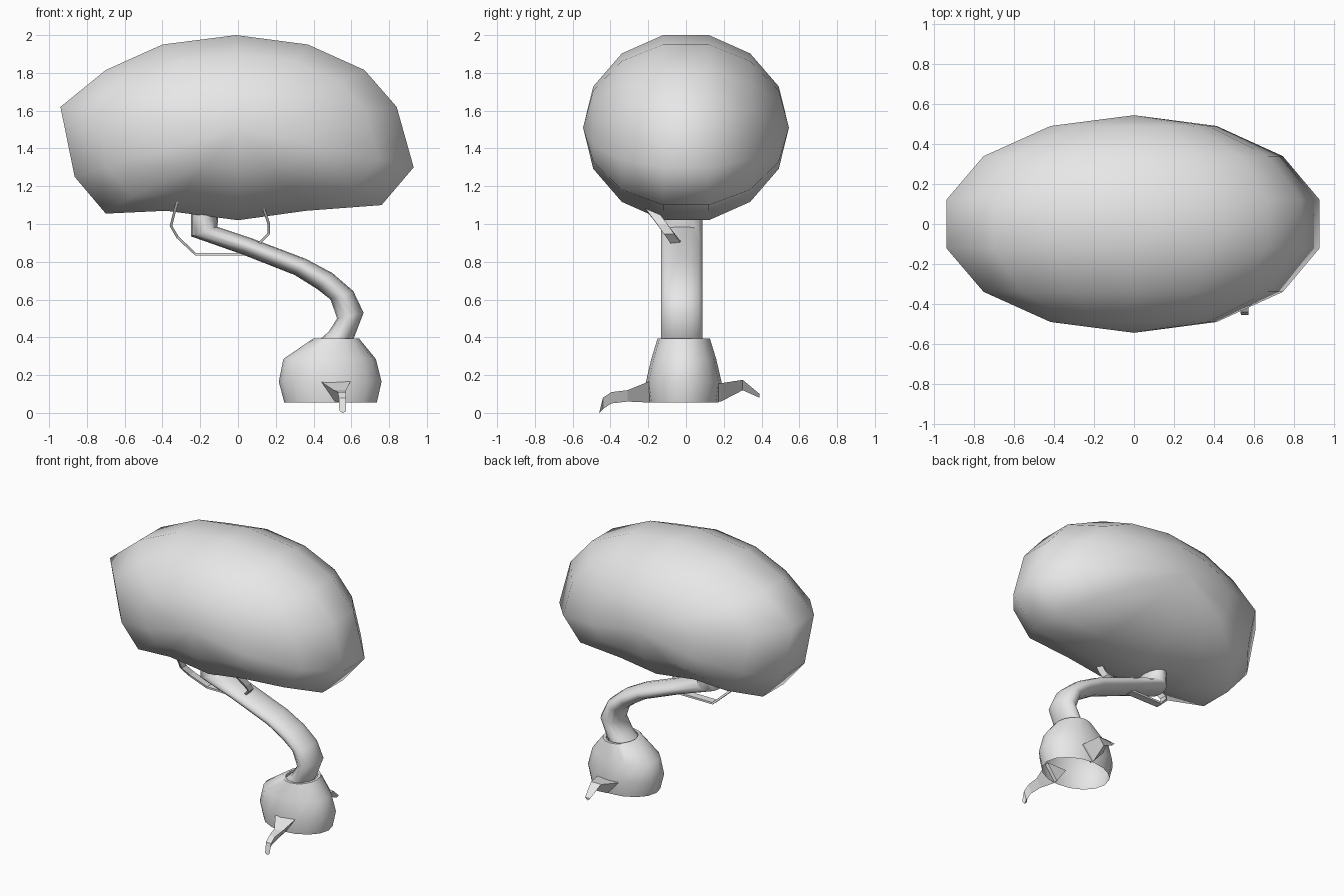
import bpy, bmesh, math
from mathutils import Vector

if "Cube" in bpy.data.objects:
    bpy.data.objects.remove(bpy.data.objects["Cube"])

grey = bpy.data.materials.new("plain grey")
grey.diffuse_color = (0.8, 0.8, 0.8, 1)
grey.use_nodes = True
grey.node_tree.nodes["Principled BSDF"].inputs["Base Color"].default_value = grey.diffuse_color


def loft(name, rings, cap_start=False, cap_end=False, smooth=None):
    """Skin equal-sized rings of points; a one-point ring is a pole."""
    bm = bmesh.new()
    rows = [[bm.verts.new(p) for p in r] for r in rings]
    for a, b in zip(rows, rows[1:]):
        n = max(len(a), len(b))
        for i in range(n):
            j = (i + 1) % n
            quad = [a[i % len(a)], a[j % len(a)], b[j % len(b)], b[i % len(b)]]
            bm.faces.new(list(dict.fromkeys(quad)))
    if cap_start:
        bm.faces.new(rows[0][::-1])
    if cap_end:
        bm.faces.new(rows[-1])
    bmesh.ops.recalc_face_normals(bm, faces=bm.faces)
    mesh = bpy.data.meshes.new(name)
    bm.to_mesh(mesh)
    bm.free()
    mesh.materials.append(grey)
    ob = bpy.data.objects.new(name, mesh)
    bpy.context.collection.objects.link(ob)
    if smooth:
        bpy.ops.object.select_all(action='DESELECT')
        ob.select_set(True)
        bpy.context.view_layer.objects.active = ob
        bpy.ops.object.shade_smooth_by_angle(angle=math.radians(smooth))
    return ob


# Large pod: a coarse sphere with its poles on y and a dented outline
outline = [(-.94, 1.62), (-.70, 1.815), (-.40, 1.95), (-.01, 2.0), (.37, 1.95),
           (.67, 1.815), (.84, 1.62), (.93, 1.30), (.76, 1.10), (.36, 1.07),
           (0, 1.02), (-.38, 1.07), (-.70, 1.055), (-.865, 1.25)]
cx, cz = 0, 1.51
pod = [[(cx, -.545, cz)]]
for k in range(1, 7):
    t = math.pi * k / 7
    s = math.sin(t) / math.sin(math.pi * 3 / 7)
    pod.append([(cx + (x - cx) * s, -.545 * math.cos(t), cz + (z - cz) * s)
                for x, z in outline])
pod.append([(cx, .545, cz)])
loft("pod", pod, smooth=80)

# Curved neck: oval rings spanning a pair of edge points (x, z, x, z)
spans = [(-.25, 1.16, -.105, 1.16), (-.25, 1.03, -.105, 1.02),
         (-.25, .935, -.11, .985), (.02, .84, .07, .925), (.30, .73, .36, .815),
         (.42, .655, .50, .74), (.49, .60, .61, .645), (.525, .50, .665, .53),
         (.48, .43, .615, .40), (.40, .36, .57, .31)]
neck = []
for x0, z0, x1, z1 in spans:
    mid = Vector(((x0 + x1) / 2, -.022, (z0 + z1) / 2))
    half = Vector((x1 - x0, 0, z1 - z0)) / 2
    neck.append([mid + half * math.cos(a) + Vector((0, .112 * math.sin(a), 0))
                 for a in (math.tau * i / 14 for i in range(14))])
loft("neck", neck, True, True, smooth=60)

# Domed foot, open underneath, with a rim turned in around the neck
profile = [(.055, .245, .185), (.165, .272, .20), (.285, .245, .172),
           (.395, .12, .138), (.395, .10, .118), (.35, .095, .112)]
centres = [.49, .488, .485, .52, .52, .515]
dome = []
for (z, rx, ry), x in zip(profile, centres):
    dome.append([(x + rx * math.cos(a), -.012 + ry * math.sin(a), z)
                 for a in (math.tau * i / 16 for i in range(16))])
loft("foot_dome", dome, smooth=50)


# Toes: triangular sections given as (x, half width, y, top z, keel z)
def toe(name, sections):
    loft(name, [[(x - w, y, t), (x + w, y, t), (x, y, k)]
                for x, w, y, t, k in sections], True, True)


toe("front_toe", [(.517, .078, -.17, .168, .06), (.517, .078, -.20, .165, .055),
                  (.54, .032, -.31, .12, .06), (.55, .022, -.395, .11, .05),
                  (.553, .02, -.44, .08, .02), (.555, .018, -.457, .01, 0)])
toe("back_toe", [(.50, .085, .15, .155, .06), (.50, .085, .185, .157, .06),
                 (.51, .04, .30, .175, .12), (.515, .02, .39, .10, .08)])

# Slanted carrying strap looping under the neck
path = [(-.32, 1.12), (-.335, 1.07), (-.355, .99), (-.32, .93), (-.225, .84),
        (.03, .84), (.12, .905), (.163, .95), (.163, 1.0), (.14, 1.07), (.125, 1.12)]
pts = [Vector(p) for p in path]
strap = []
for i, p in enumerate(pts):
    d = (pts[min(i + 1, len(pts) - 1)] - pts[max(i - 1, 0)]).normalized()
    n = Vector((-d.y, d.x)) * .007
    y = -.18 + (1.07 - p.y) * .75
    strap.append([(p.x + s * n.x, y + w, p.y + s * n.y)
                  for s, w in ((1, -.027), (1, .027), (-1, .027), (-1, -.027))])
loft("strap", strap, True, True)
